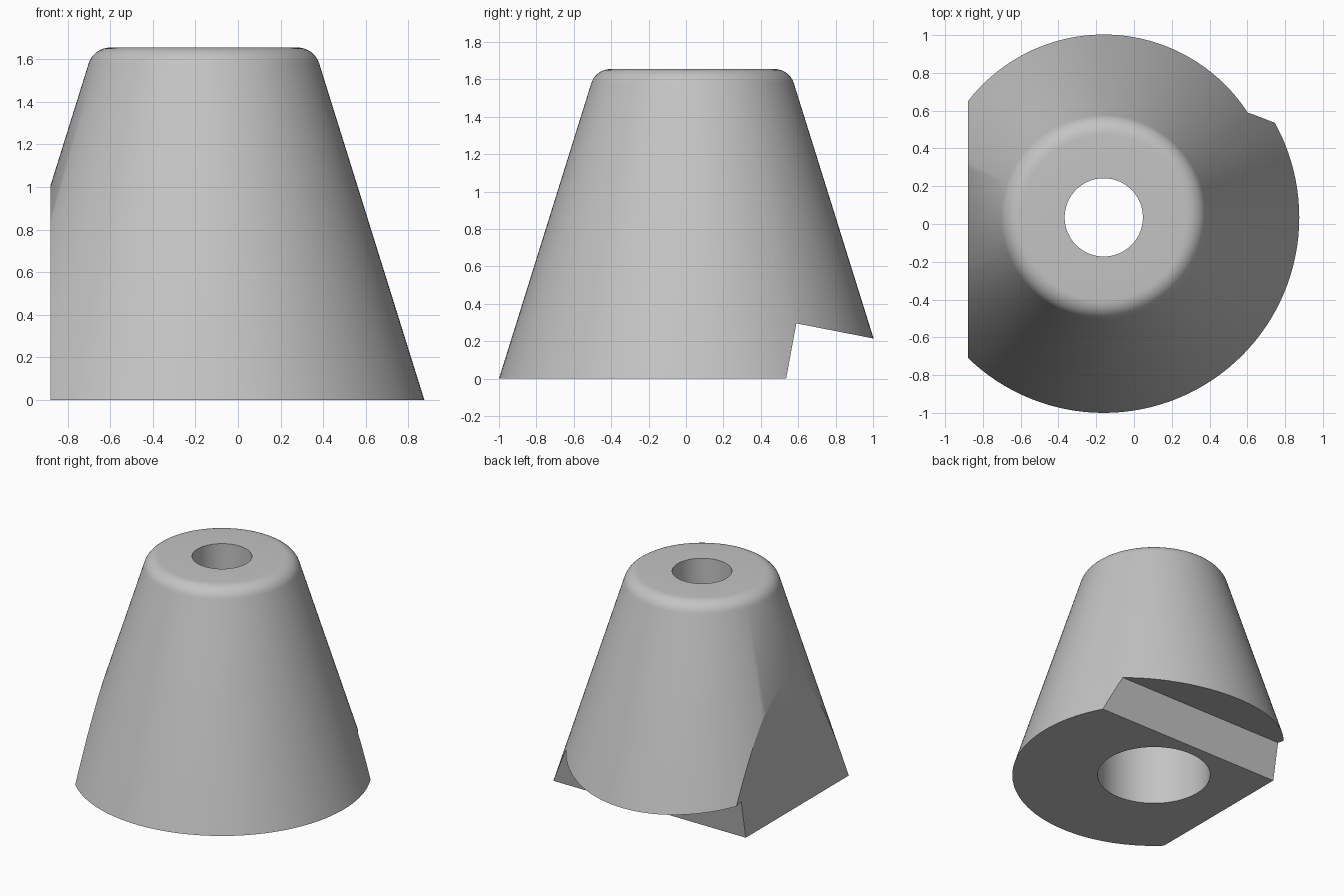
import bpy, bmesh, math
from mathutils import Matrix, Vector

if "Cube" in bpy.data.objects:
    bpy.data.objects.remove(bpy.data.objects["Cube"])

AXIS_X, AXIS_Y = -0.16, 0.035
HEIGHT, BASE_R, SLOPE = 1.655, 1.035, 0.3125
BORE_R, COUNTERBORE_R, LEDGE_Z = 0.207, 0.411, 1.0
FILLET = 0.108
SEGMENTS = 128

grey = bpy.data.materials.new("grey rubber")
grey.diffuse_color = (0.55, 0.55, 0.55, 1)
grey.use_nodes = True
grey.node_tree.nodes["Principled BSDF"].inputs["Base Color"].default_value = grey.diffuse_color


def add_object(name, bm):
    bmesh.ops.recalc_face_normals(bm, faces=bm.faces)
    mesh = bpy.data.meshes.new(name)
    bm.to_mesh(mesh)
    bm.free()
    mesh.materials.append(grey)
    obj = bpy.data.objects.new(name, mesh)
    bpy.context.collection.objects.link(obj)
    return obj


def prism(name, profile, x0, x1):
    """Extrude a (y, z) profile along x."""
    bm = bmesh.new()
    face = bm.faces.new([bm.verts.new((x0, y, z)) for y, z in profile])
    ext = bmesh.ops.extrude_face_region(bm, geom=[face])["geom"]
    bmesh.ops.translate(bm, vec=(x1 - x0, 0, 0),
                        verts=[v for v in ext if isinstance(v, bmesh.types.BMVert)])
    return add_object(name, bm)


# Tapered body: outer wall, rounded top edge, bore and counterbore
tilt = math.atan(SLOPE)
turn = math.pi / 2 - tilt
top_r = BASE_R - SLOPE * HEIGHT
arc_r = top_r - FILLET * math.tan(turn / 2)
profile = [(COUNTERBORE_R, 0), (BASE_R, 0)]
for i in range(9):
    a = tilt + turn * i / 8
    profile.append((arc_r + FILLET * math.cos(a), HEIGHT - FILLET + FILLET * math.sin(a)))
profile += [(BORE_R, HEIGHT), (BORE_R, LEDGE_Z), (COUNTERBORE_R, LEDGE_Z)]

bm = bmesh.new()
rings = []
for r, z in profile:
    rings.append([bm.verts.new((AXIS_X + r * math.cos(math.tau * i / SEGMENTS),
                                AXIS_Y + r * math.sin(math.tau * i / SEGMENTS), z))
                  for i in range(SEGMENTS)])
for lower, upper in zip(rings, rings[1:] + rings[:1]):
    for i in range(SEGMENTS):
        j = (i + 1) % SEGMENTS
        bm.faces.new((lower[i], lower[j], upper[j], upper[i]))
body = add_object("tapered_foot", bm)

# Cutters: flat left side and slanted notch under the back edge
flat = prism("side_flat_cutter", [(-2, -1), (2, -1), (2, 3), (-2, 3)], -3, -0.88)
notch = prism("back_notch_cutter",
              [(0.461, -0.4), (0.59, 0.295), (1.5, 0.117), (1.5, -0.4)], -2, 2)

bpy.context.view_layer.objects.active = body
for cutter in (flat, notch):
    mod = body.modifiers.new(cutter.name, "BOOLEAN")
    mod.operation = "DIFFERENCE"
    mod.solver = "EXACT"
    mod.object = cutter
    bpy.ops.object.modifier_apply(modifier=mod.name)
    bpy.data.objects.remove(cutter)

body.select_set(True)
bpy.ops.object.shade_smooth_by_angle(angle=math.radians(25))
